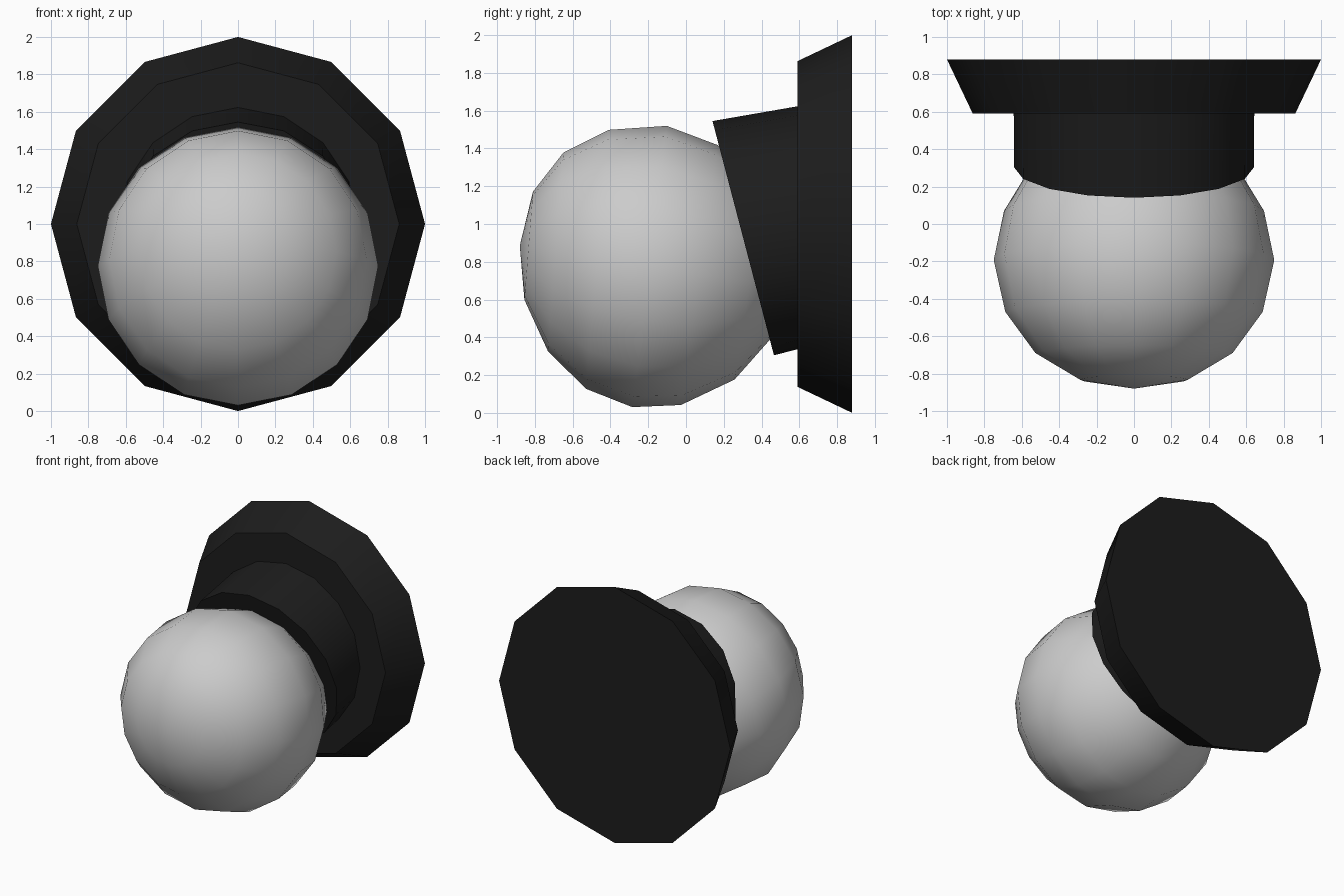
import bpy, bmesh
from math import sin, cos, pi, radians

if "Cube" in bpy.data.objects:
    bpy.data.objects.remove(bpy.data.objects["Cube"])


def loft(name, rings, sides, material=None):
    """Skin round rings given as (y, z, radius, tilt); radius 0 makes a pole."""
    bm = bmesh.new()
    loops = []
    for y, z, r, tilt in rings:
        t = radians(tilt)
        loop = []
        for i in range(sides):
            a = 2 * pi * i / sides
            up = r * cos(a)
            loop.append(bm.verts.new((r * sin(a), y + up * sin(t), z + up * cos(t))))
        loops.append(loop)
    for a, b in zip(loops, loops[1:]):
        for i in range(sides):
            j = (i + 1) % sides
            bm.faces.new((a[i], a[j], b[j], b[i]))
    for loop, ring in ((loops[0], rings[0]), (loops[-1], rings[-1])):
        if ring[2] > 0:
            bm.faces.new(loop)
    bmesh.ops.remove_doubles(bm, verts=bm.verts, dist=1e-5)
    bmesh.ops.recalc_face_normals(bm, faces=bm.faces)
    mesh = bpy.data.meshes.new(name)
    bm.to_mesh(mesh)
    bm.free()
    obj = bpy.data.objects.new(name, mesh)
    bpy.context.collection.objects.link(obj)
    if material:
        mesh.materials.append(material)
    bpy.ops.object.select_all(action='DESELECT')
    obj.select_set(True)
    bpy.context.view_layer.objects.active = obj
    bpy.ops.object.shade_smooth_by_angle(angle=radians(40))
    return obj


black = bpy.data.materials.new("black")
black.diffuse_color = (0.012, 0.012, 0.012, 1)
black.use_nodes = True
black.node_tree.nodes["Principled BSDF"].inputs["Base Color"].default_value = black.diffuse_color

# Twelve-sided wall plate, wider at the back
loft("wall_plate", [(0.88, 1.0, 1.0, 0), (0.59, 1.0, 0.862, 0)], 12, black)

# Socket: flat against the plate, front rim tilted downwards
loft("socket", [(0.59, 0.98, 0.643, 0), (0.303, 0.925, 0.641, -14.7)], 16, black)

# Slightly squashed globe, tilted upwards, seated in the socket
loft("globe", [
    (-0.88, 0.885, 0, 0),
    (-0.833, 0.885, 0.287, 4.5),
    (-0.69, 0.853, 0.527, 4.5),
    (-0.47, 0.813, 0.688, 5),
    (-0.193, 0.775, 0.75, 7),
    (0.07, 0.73, 0.695, 8),
    (0.34, 0.70, 0.53, 9),
    (0.50, 0.683, 0.287, 9),
    (0.56, 0.67, 0, 0),
], 16)
